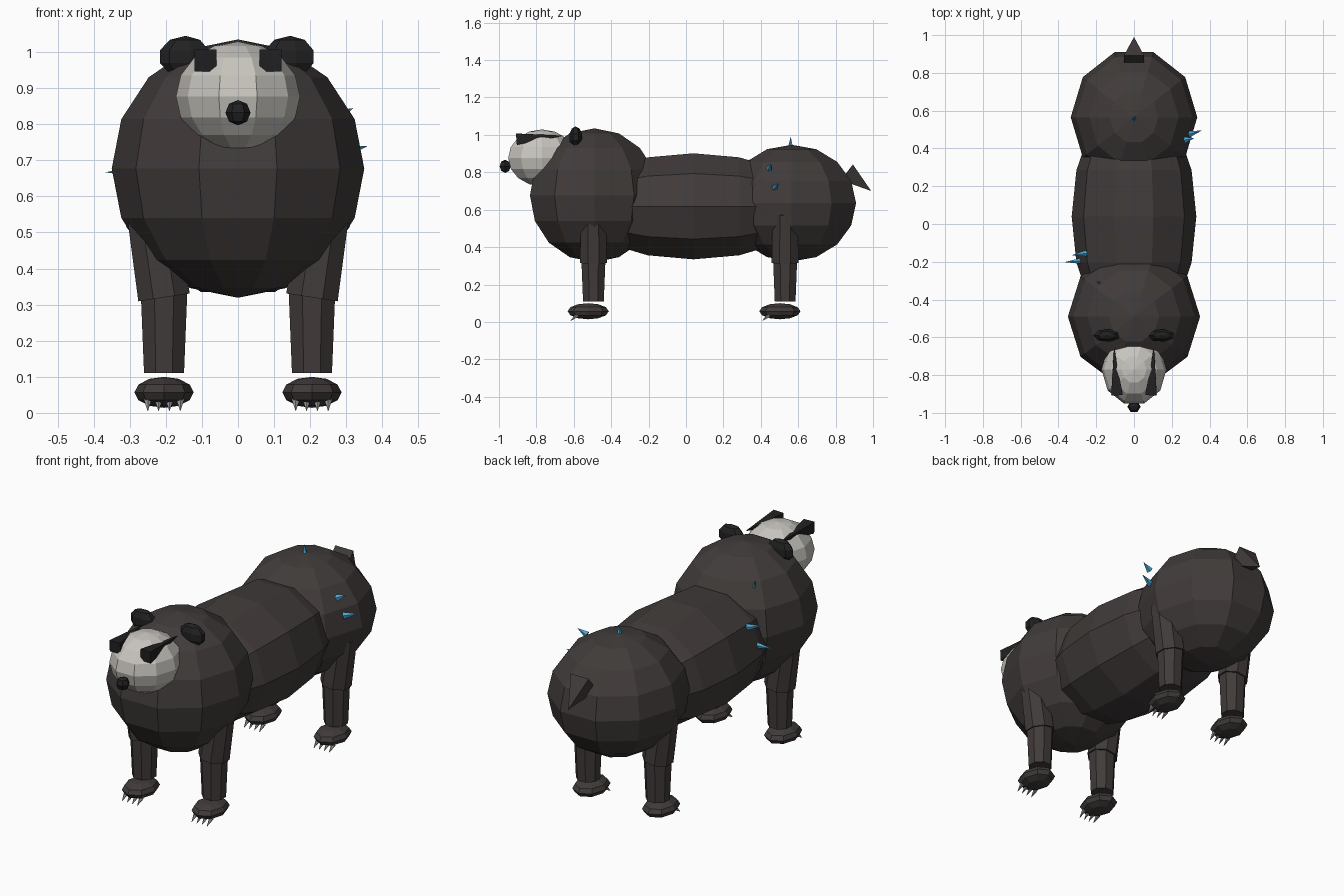
import bpy, bmesh, math
from mathutils import Matrix, Vector

if "Cube" in bpy.data.objects:
    bpy.data.objects.remove(bpy.data.objects["Cube"])


def material(name, rgb):
    m = bpy.data.materials.new(name)
    m.use_nodes = True
    m.diffuse_color = (*rgb, 1)
    m.node_tree.nodes["Principled BSDF"].inputs["Base Color"].default_value = (*rgb, 1)
    return m


FUR = material("dark fur", (0.052, 0.044, 0.042))
FACE = material("pale face", (0.58, 0.56, 0.52))
BLACK = material("black", (0.015, 0.015, 0.016))
CLAW = material("grey claw", (0.3, 0.29, 0.28))
BLUE = material("blue spike", (0.07, 0.38, 0.66))


def finish(bm, name, mat):
    me = bpy.data.meshes.new(name)
    bm.to_mesh(me)
    bm.free()
    me.materials.append(mat)
    ob = bpy.data.objects.new(name, me)
    bpy.context.collection.objects.link(ob)
    return ob


def ball(name, mat, centre, radii, segs=10, rings=8, along_y=False):
    # low-poly ellipsoid with a vertex on the x axis
    bm = bmesh.new()
    bmesh.ops.create_uvsphere(bm, u_segments=segs, v_segments=rings, radius=1)
    turn = Matrix.Rotation(math.pi / 2, 4, 'Z')
    if along_y:
        turn = Matrix.Rotation(math.pi / 2, 4, 'X') @ turn
    bm.transform(Matrix.Translation(centre) @ Matrix.Diagonal((*radii, 1)) @ turn)
    return finish(bm, name, mat)


def taper(name, mat, a, b, r1, r2, sides=8, spin=0.0):
    # cone or tapered post from point a to point b
    a, b = Vector(a), Vector(b)
    bm = bmesh.new()
    bmesh.ops.create_cone(bm, cap_ends=True, segments=sides, radius1=r1,
                          radius2=r2, depth=(b - a).length)
    aim = (b - a).to_track_quat('Z', 'Y').to_matrix().to_4x4()
    bm.transform(Matrix.Translation((a + b) / 2) @ aim @ Matrix.Rotation(spin, 4, 'Z'))
    return finish(bm, name, mat)


# Trunk
ball("chest", FUR, (0, -0.49, 0.677), (0.35, 0.362, 0.358))
ball("belly", FUR, (0, 0.04, 0.618), (0.33, 0.64, 0.298), along_y=True)
ball("hips", FUR, (0, 0.565, 0.635), (0.335, 0.362, 0.312))
taper("tail", FUR, (0, 0.86, 0.80), (0, 0.99, 0.70), 0.075, 0, 4, math.pi / 4)

# Head
ball("head", FACE, (0, -0.77, 0.877), (0.172, 0.19, 0.152))
ball("nose", BLACK, (0, -0.967, 0.832), (0.035, 0.034, 0.035), 6, 4)
for side, word in ((1, "left"), (-1, "right")):
    ball(word + "_ear", BLACK, (side * 0.145, -0.59, 0.987), (0.075, 0.036, 0.058), 7, 5)
    taper(word + "_eye_patch", BLACK, (side * 0.09, -0.905, 0.977),
          (side * 0.105, -0.66, 0.995), 0.043, 0.002, 4, math.pi / 4)

# Legs, feet and claws
for side, word in ((1, "left"), (-1, "right")):
    x = side * 0.205
    for end, y in (("front", -0.495), ("hind", 0.53)):
        tag = word + "_" + end
        taper(tag + "_thigh", FUR, (x, y, 0.32), (side * 0.245, y, 0.58),
              0.078, 0.072, 8, math.pi / 8)
        taper(tag + "_shin", FUR, (x, y, 0.11), (x, y, 0.34), 0.06, 0.07, 8, math.pi / 8)
        ball(tag + "_foot", FUR, (x, y - 0.028, 0.057), (0.082, 0.11, 0.043), 8, 6)
        for i in range(4):
            off = (i - 1.5) * 0.03
            taper(f"{tag}_claw_{i + 1}", CLAW, (x + off, y - 0.085, 0.036),
                  (x + off, y - 0.122, 0.006), 0.012, 0.001, 5)

# Loose spikes stuck in the fur: base, tip
spikes = [((0.27, 0.445, 0.82), (0.32, 0.455, 0.845)),
          ((0.29, 0.475, 0.72), (0.36, 0.495, 0.74)),
          ((0, 0.56, 0.92), (0, 0.56, 0.99)),
          ((-0.27, -0.195, 0.667), (-0.368, -0.202, 0.667)),
          ((-0.25, -0.155, 0.77), (-0.33, -0.165, 0.793)),
          ((-0.17, -0.32, 0.87), (-0.195, -0.305, 0.945))]
for i, (a, b) in enumerate(spikes):
    taper(f"spike_{i + 1}", BLUE, a, b, 0.018, 0, 5)
